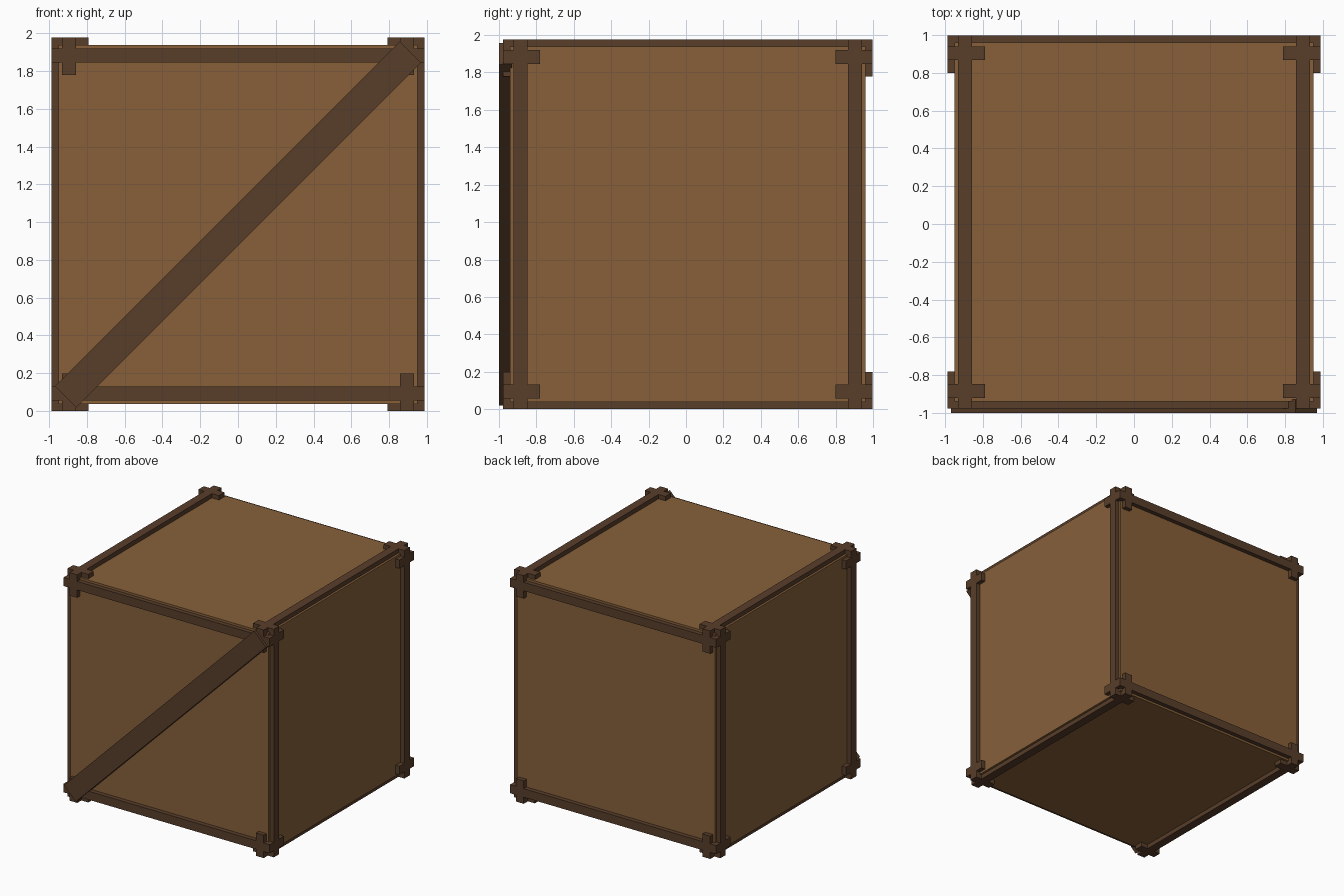
import bpy, math
from itertools import product

if "Cube" in bpy.data.objects:
    bpy.data.objects.remove(bpy.data.objects["Cube"])

C = (0.0, 0.01, 0.988)        # crate centre
H, P = 0.988, 0.95            # half size of frame, of panelled body
B, W = 0.894, 0.074           # beam centre offset, beam width
STUB = 0.198                  # length of the corner brackets


def material(name, rgb):
    m = bpy.data.materials.new(name)
    m.diffuse_color = (*rgb, 1)
    m.use_nodes = True
    m.node_tree.nodes["Principled BSDF"].inputs["Base Color"].default_value = m.diffuse_color
    return m


panel_wood = material("panel_wood", (0.242, 0.117, 0.042))
frame_wood = material("frame_wood", (0.098, 0.048, 0.023))


def box(name, loc, size, mat, rot_y=0.0):
    bpy.ops.mesh.primitive_cube_add(size=1, location=[c + l for c, l in zip(C, loc)],
                                    rotation=(0, rot_y, 0))
    o = bpy.context.object
    o.name = name
    o.scale = size
    o.data.materials.append(mat)
    return o


def bar(name, along, out, centre, length, s_out, s_side):
    """Bar lying on the face pointing along axis 'out'."""
    side = 3 - along - out
    loc, size = [0, 0, 0], [W, W, W]
    loc[along], size[along] = centre, length
    loc[out] = s_out * (H - W / 2)
    loc[side] = s_side * B
    box(name, loc, size, frame_wood)


# Panelled body
box("crate_body", (0, 0, 0), (2 * P, 2 * P, 2 * P), panel_wood)

# Full-length beams: (direction, face axis), plus short brackets crossing them
for along, out in ((2, 0), (0, 1), (1, 2)):
    cross = 3 - along - out
    for a, b in product((-1, 1), repeat=2):
        bar("edge_beam", along, out, 0, 2 * H, a, b)
        for c in (-1, 1):
            bar("corner_bracket", cross, out, c * (H - STUB / 2), STUB, a, b)

# Diagonal brace on the front
box("diagonal_brace", (0, -0.975, 0), (2.58, 0.07, 0.16), frame_wood, -math.pi / 4)
